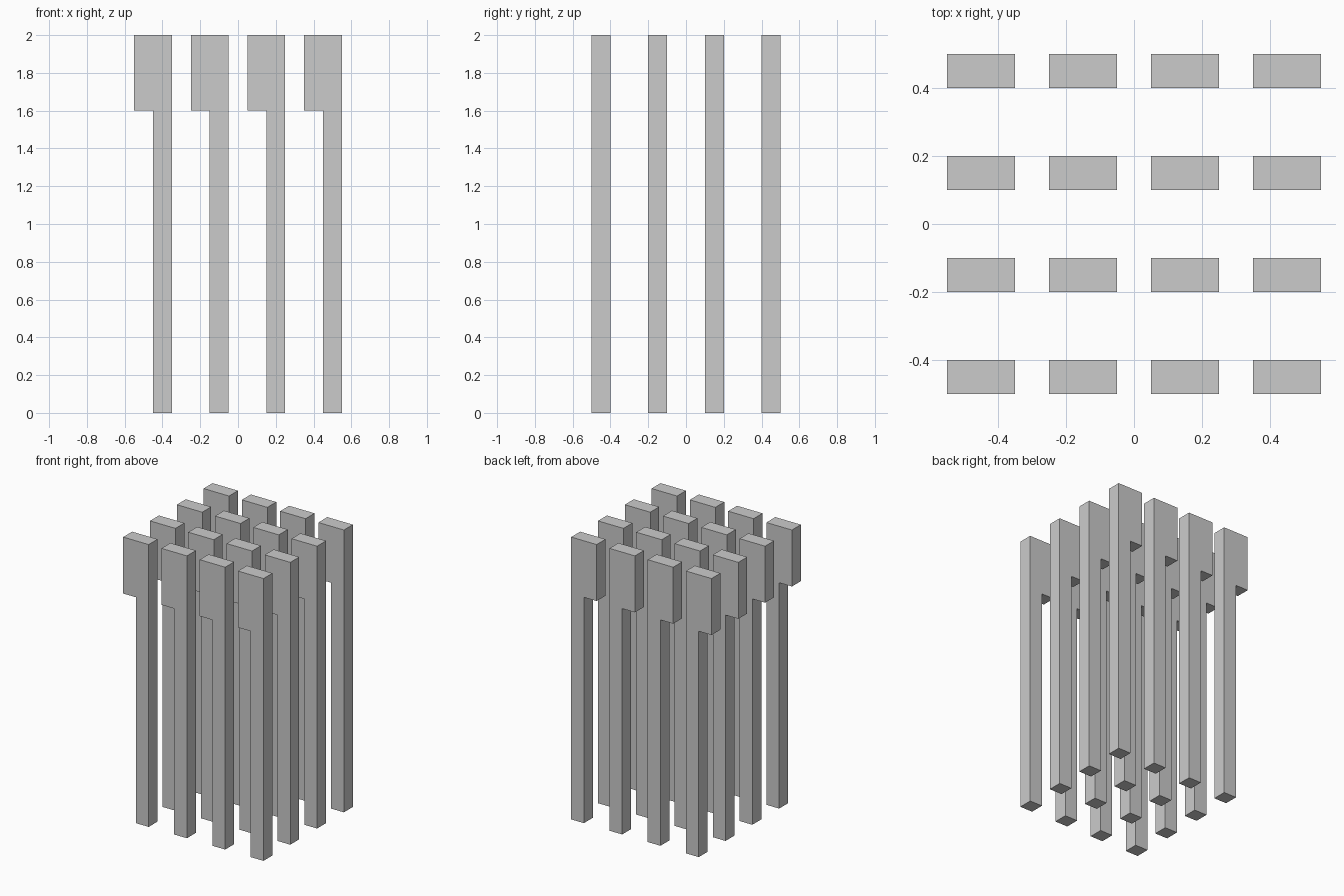
import bpy, bmesh

if "Cube" in bpy.data.objects:
    bpy.data.objects.remove(bpy.data.objects["Cube"])

# Side profile of one post: slim shaft with a head overhanging to the left (x, z)
PROFILE = [(0.0, 0.0), (0.1, 0.0), (0.1, 2.0), (-0.1, 2.0), (-0.1, 1.6), (0.0, 1.6)]
DEPTH = 0.1
SPACING = 0.3


def make_post_mesh():
    bm = bmesh.new()
    face = bm.faces.new([bm.verts.new((x, -DEPTH / 2, z)) for x, z in PROFILE])
    ext = bmesh.ops.extrude_face_region(bm, geom=[face], use_keep_orig=True)
    moved = [v for v in ext["geom"] if isinstance(v, bmesh.types.BMVert)]
    bmesh.ops.translate(bm, verts=moved, vec=(0, DEPTH, 0))
    bmesh.ops.recalc_face_normals(bm, faces=bm.faces)
    mesh = bpy.data.meshes.new("post")
    bm.to_mesh(mesh)
    bm.free()
    return mesh


# 4 x 4 grid of identical posts sharing one mesh
post_mesh = make_post_mesh()
for row in range(4):
    for col in range(4):
        post = bpy.data.objects.new(f"post_row{row + 1}_col{col + 1}", post_mesh)
        post.location = (-0.45 + col * SPACING, -0.45 + row * SPACING, 0)
        bpy.context.collection.objects.link(post)
